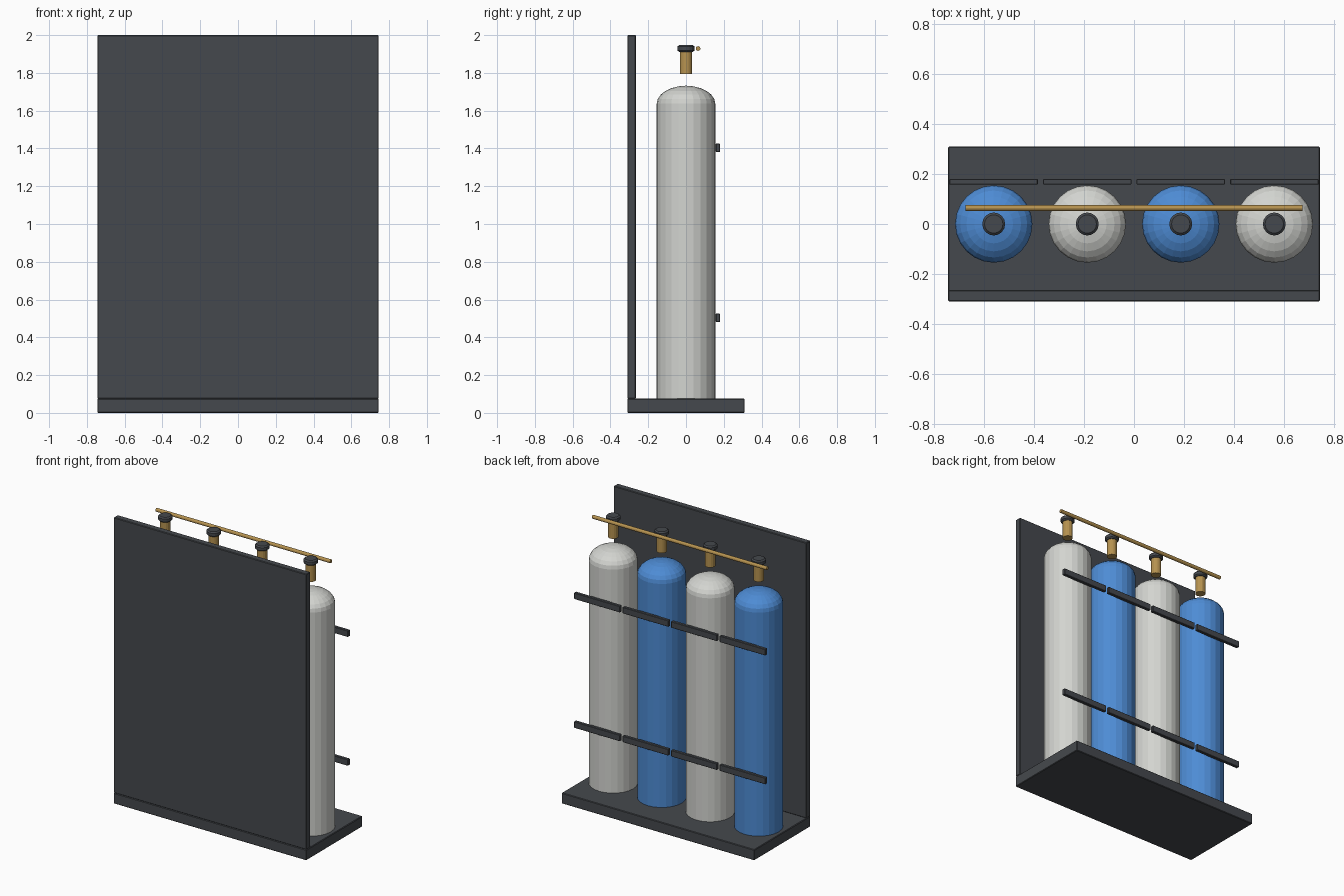
import bpy, bmesh, math
from mathutils import Matrix

cube = bpy.data.objects.get("Cube")
if cube:
    bpy.data.objects.remove(cube, do_unlink=True)


def material(name, rgb):
    m = bpy.data.materials.new(name)
    m.use_nodes = True
    colour = (*rgb, 1)
    m.diffuse_color = colour
    m.node_tree.nodes["Principled BSDF"].inputs["Base Color"].default_value = colour
    return m


dark = material("dark_grey", (0.06, 0.066, 0.075))
white = material("off_white", (0.65, 0.66, 0.63))
blue = material("blue", (0.075, 0.26, 0.66))
brass = material("brass", (0.47, 0.29, 0.08))


def finish(name, bm, mat, bevel=0):
    mesh = bpy.data.meshes.new(name)
    bmesh.ops.recalc_face_normals(bm, faces=bm.faces[:])
    bm.to_mesh(mesh)
    bm.free()
    mesh.materials.append(mat)
    obj = bpy.data.objects.new(name, mesh)
    bpy.context.collection.objects.link(obj)
    if bevel:
        mod = obj.modifiers.new("Bevel", "BEVEL")
        mod.width = bevel
        mod.segments = 1
    return obj


def box(name, centre, size, mat, bevel=0.004):
    bm = bmesh.new()
    bmesh.ops.create_cube(bm, size=1, matrix=Matrix.Translation(centre) @ Matrix.Diagonal((*size, 1)))
    return finish(name, bm, mat, bevel)


def lathe(name, profile, centre, mat, sides):
    """Revolve (radius, height) rings about z, capping both ends."""
    bm = bmesh.new()
    rings = []
    for r, z in profile:
        angles = [2 * math.pi * i / sides for i in range(sides)]
        rings.append([bm.verts.new((r * math.cos(a), r * math.sin(a), z)) for a in angles])
    for low, high in zip(rings, rings[1:]):
        for i in range(sides):
            j = (i + 1) % sides
            bm.faces.new((low[i], low[j], high[j], high[i]))
    bm.faces.new(rings[0][::-1])
    bm.faces.new(rings[-1])
    obj = finish(name, bm, mat)
    obj.location = centre
    return obj


# Rack base and panel
box("base_plate", (0, 0, 0.0375), (1.49, 0.62, 0.075), dark)
box("back_panel", (0, -0.2875, 1.0375), (1.49, 0.045, 1.925), dark)

# Cylinder with a flattened dome
radius, shoulder = 0.155, 1.637
bottle = [(radius, 0.075), (radius, shoulder)]
for k in range(1, 6):
    a = math.radians(90 * k / 6)
    bottle.append((radius * math.cos(a), shoulder + 0.095 * math.sin(a)))
bottle.append((0.004, shoulder + 0.095))

valve = [(0.033, 1.795), (0.033, 1.915)]
knob = [(0.037, 1.911), (0.046, 1.919), (0.046, 1.939), (0.037, 1.947)]

for n in range(4):
    x = (n - 1.5) * 0.375
    tag = str(n + 1)
    lathe("gas_cylinder_" + tag, bottle, (x, 0, 0), white if n % 2 else blue, 24)
    lathe("valve_" + tag, valve, (x, 0, 0), brass, 16)
    lathe("valve_knob_" + tag, knob, (x, 0, 0), dark, 16)
    # Retaining straps
    for level, z in (("lower", 0.503), ("upper", 1.403)):
        box(level + "_strap_" + tag, (x, 0.169, z), (0.355, 0.023, 0.045), dark, 0.003)

# Manifold pipe
pipe = lathe("manifold_pipe", [(0.0125, -0.675), (0.0125, 0.675)], (0, 0.064, 1.929), brass, 12)
pipe.rotation_euler.y = math.pi / 2
